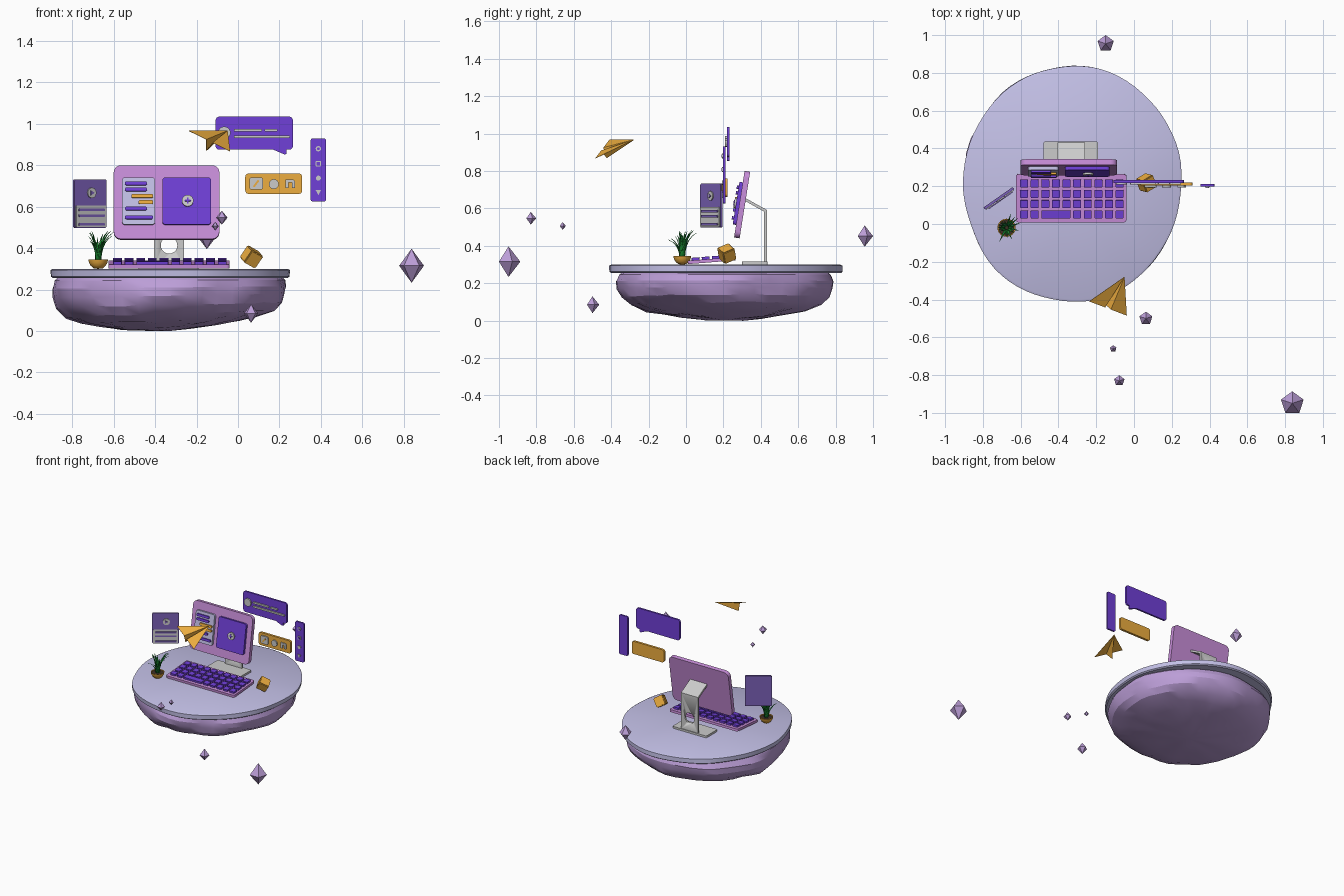
import bpy, bmesh, random
from math import sin, cos, pi, radians, tau
from mathutils import Matrix, Vector, noise

if "Cube" in bpy.data.objects:
    bpy.data.objects.remove(bpy.data.objects["Cube"])

random.seed(4)


def mat(name, r, g, b):
    m = bpy.data.materials.new(name)
    m.diffuse_color = (r, g, b, 1)
    m.use_nodes = True
    m.node_tree.nodes["Principled BSDF"].inputs["Base Color"].default_value = m.diffuse_color
    return m


ROCK = mat("rock_lilac", 0.50, 0.34, 0.68)
SLAB = mat("slab_lavender", 0.55, 0.53, 0.80)
PINK = mat("orchid", 0.58, 0.27, 0.70)
VIOLET = mat("violet", 0.16, 0.05, 0.68)
PLUM = mat("plum", 0.20, 0.12, 0.48)
ORANGE = mat("orange", 0.85, 0.42, 0.05)
GREEN = mat("green", 0.01, 0.25, 0.03)
SOIL = mat("soil", 0.05, 0.03, 0.02)
I4 = Matrix.Identity(4)
T = Matrix.Translation


def finish(name, bm, material=None, M=I4, smooth=None):
    bmesh.ops.remove_doubles(bm, verts=bm.verts, dist=1e-5)
    bm.transform(M)
    bmesh.ops.recalc_face_normals(bm, faces=bm.faces)
    me = bpy.data.meshes.new(name)
    bm.to_mesh(me)
    bm.free()
    ob = bpy.data.objects.new(name, me)
    bpy.context.collection.objects.link(ob)
    if material:
        me.materials.append(material)
    if smooth:
        bpy.ops.object.select_all(action='DESELECT')
        ob.select_set(True)
        bpy.context.view_layer.objects.active = ob
        bpy.ops.object.shade_smooth_by_angle(angle=radians(smooth))
    return ob


def prism(name, pts, y0, y1, material=None, M=I4):
    """Outline in x/z, extruded from y0 (front) to y1 (back)."""
    bm = bmesh.new()
    a = [bm.verts.new((x, y0, z)) for x, z in pts]
    b = [bm.verts.new((x, y1, z)) for x, z in pts]
    bm.faces.new(a)
    bm.faces.new(b[::-1])
    for i in range(len(a)):
        j = (i + 1) % len(a)
        bm.faces.new((a[i], a[j], b[j], b[i]))
    return finish(name, bm, material, M, 30)


def plate(name, x0, x1, z0, z1, y0, y1, r, material=None, M=I4):
    """Rounded rectangle plate; r of half the size gives a disc."""
    pts = []
    for k, (cx, cz) in enumerate([(x1 - r, z1 - r), (x0 + r, z1 - r), (x0 + r, z0 + r), (x1 - r, z0 + r)]):
        for i in range(6):
            a = (k + i / 5.01) * pi / 2
            pts.append((cx + r * cos(a), cz + r * sin(a)))
    return prism(name, pts, y0, y1, material, M)


def bar(name, x0, x1, z, h, y0, y1, material=None, M=I4):
    return plate(name, x0, x1, z - h / 2, z + h / 2, y0, y1, h * 0.4, material, M)


def disc(name, x, z, r, y0, y1, material=None, M=I4):
    return plate(name, x - r, x + r, z - r, z + r, y0, y1, r * 0.999, material, M)


def lathe(name, profile, c, rx, ry, n, material, smooth=None, rough=0.0, lean=0.0):
    """Elliptical turned shape, optionally roughened like stone."""
    bm = bmesh.new()
    rings = []
    for r, z in profile:
        ring = []
        for i in range(n):
            a = tau * i / n + pi / 2
            d = 1 + rough * noise.noise(Vector((2.2 * cos(a), 2.2 * sin(a), z * 8)))
            zz = z + lean * cos(a) * r * max(0, 1 - z / 0.26)
            if 0 < r < 0.97:
                zz += rough * 0.25 * noise.noise(Vector((5 * r * cos(a), 5 * r * sin(a), 3)))
            ring.append(bm.verts.new((c[0] + rx * r * d * cos(a), c[1] + ry * r * d * sin(a), zz)))
        rings.append(ring)
    for p, q in zip(rings, rings[1:]):
        for i in range(n):
            j = (i + 1) % n
            bm.faces.new((p[i], p[j], q[j], q[i]))
    bmesh.ops.dissolve_degenerate(bm, dist=1e-6, edges=bm.edges)
    return finish(name, bm, material, I4, smooth)


# floating island: rock underside and flat slab
lathe("island_rock", [(0, .265), (.93, .265), (.975, .245), (1, .21), (.99, .17), (.95, .125), (.87, .083),
                      (.74, .055), (.58, .035), (.4, .018), (.2, .008), (0, .0)],
      (-.33, .21), .572, .58, 44, ROCK, 22, .045, .03)
lathe("island_slab", [(0, .30), (.98, .30), (1, .294), (1, .262), (.985, .255), (0, .255)],
      (-.327, .215), .575, .625, 72, SLAB, 30, .02)

# monitor, leaning back
MM = T((0, .30, .62)) @ Matrix.Rotation(radians(-9), 4, 'X')
plate("monitor_body", -.60, -.09, -.18, .18, -.015, .015, .035, PINK, MM)
plate("screen_left", -.56, -.40, -.112, .118, -.033, -.015, .015, SLAB, MM)
plate("screen_right", -.365, -.13, -.112, .118, -.033, -.015, .015, VIOLET, MM)
for i, (x0, x1, z, m) in enumerate([(-.545, -.44, .088, VIOLET), (-.545, -.44, .058, VIOLET),
                                    (-.515, -.41, .026, ORANGE), (-.48, -.41, -.004, ORANGE),
                                    (-.545, -.44, -.035, VIOLET), (-.545, -.41, -.078, VIOLET)]):
    bar(f"code_line_{i}", x0, x1, z, .018, -.043, -.033, m, MM)
disc("screen_button", -.243, .003, .028, -.043, -.033, None, MM)
bar("plus_horizontal", -.258, -.228, .003, .007, -.047, -.043, VIOLET, MM)
plate("plus_vertical", -.2465, -.2395, -.012, .018, -.047, -.043, .002, VIOLET, MM)

# monitor stand: base plate and bent neck with a cable hole
FLAT = Matrix.Rotation(radians(-90), 4, 'X')
plate("stand_base", -.48, -.19, .30, .437, -.315, -.300, .012, None, FLAT)
SIDE = Matrix.Rotation(radians(90), 4, 'Z')
neck = prism("stand_neck", [(.418, .31), (.432, .31), (.432, .592), (.318, .655), (.312, .642), (.418, .582)],
             .26, .405, None, SIDE)
cutter = disc("hole_cutter", -.333, .413, .04, .38, .46)
cutter.hide_render = True
cutter.hide_set(True)
cut = neck.modifiers.new("hole", 'BOOLEAN')
cut.object = cutter
cut.solver = 'EXACT'

# keyboard, tilted toward the user
KM = T((0, .01, .302)) @ Matrix.Rotation(radians(-85.5), 4, 'X')
plate("keyboard_body", -.625, -.04, 0, .256, -.018, 0, .015, PINK, KM)
for row in range(4):
    z = .043 + row * .0545
    spans = [(c, c) for c in range(10)]
    if row == 0:
        spans = [(0, 0), (1, 1), (2, 4)] + [(c, c) for c in range(5, 10)]
    for a, b in spans:
        plate(f"key_{row}_{a}", -.603 + a * .0562, -.561 + b * .0562, z - .021, z + .021,
              -.032, -.018, .005, VIOLET, KM)

# plant pot, soil and leaves
P = (-.675, -.02)
lathe("plant_pot", [(0, .30), (.45, .302), (.75, .315), (.93, .33), (1, .346), (.9, .346), (.86, .338), (0, .336)],
      P, .048, .048, 24, ORANGE, 40)
lathe("pot_soil", [(0, .343), (.88, .341), (.88, .337)], P, .048, .048, 20, SOIL)
bm = bmesh.new()
for i in range(18):
    a = i * 2.4
    h = random.uniform(.08, .15)
    reach = random.uniform(.02, .075)
    out, side = Vector((cos(a), sin(a), 0)), Vector((-sin(a), cos(a), 0))
    prev = None
    for k in range(6):
        t = k / 5
        c = Vector((*P, .338)) + out * (.012 + reach * t * t) + Vector((0, 0, h * (1.25 * t - .25 * t ** 3)))
        w = side * .007 * (1 - t ** 2) + side * .0004
        cur = [bm.verts.new(c - w), bm.verts.new(c + out * -.003 * (1 - t)), bm.verts.new(c + w)]
        if prev:
            for s in (0, 1):
                bm.faces.new((prev[s], prev[s + 1], cur[s + 1], cur[s]))
        prev = cur
leaves = finish("plant_leaves", bm, GREEN, I4, 50)
leaves.modifiers.new("thickness", 'SOLIDIFY').thickness = .002

# media card on the left, turned inward
CM = T((-.715, .135, .615)) @ Matrix.Rotation(radians(35), 4, 'Z')
plate("card_back", -.094, .094, -.117, .117, -.006, .008, .008, PLUM, CM)
plate("card_text_area", -.088, .088, -.114, -.008, -.011, -.006, .006, None, CM)
disc("card_play_button", .005, .052, .025, -.012, -.006, None, CM)
prism("card_play_arrow", [(-.004, .04), (.017, .052), (-.004, .064)], -.016, -.012, PLUM, CM)
for i, z in enumerate((-.03, -.058, -.1)):
    bar(f"card_line_{i}", -.075, .078, z, .013, -.016, -.011, PLUM, CM)

# speech bubble
plate("bubble_body", -.108, .265, .875, 1.035, .218, .232, .018, VIOLET)
prism("bubble_tail", [(.16, .88), (.235, .88), (.235, .855), (.225, .852)], .218, .232, VIOLET)
disc("bubble_avatar", -.066, .957, .03, .208, .218)
for i, (x0, x1, z) in enumerate([(-.02, .115, .969), (.128, .19, .969), (-.02, .25, .938)]):
    bar(f"bubble_line_{i}", x0, x1, z, .013, .208, .218)

# orange tool panel with three plain icons
plate("tool_panel", .035, .31, .662, .76, .203, .221, .016, ORANGE)
plate("tool_icon_square", .055, .12, .682, .742, .194, .203, .012)
prism("tool_icon_slash", [(.072, .698), (.08, .694), (.103, .724), (.095, .73)], .19, .194, ORANGE)
disc("tool_icon_disc", .173, .709, .024, .194, .203)
prism("tool_icon_arch", [(.23, .69), (.244, .69), (.244, .718), (.26, .718), (.26, .69), (.274, .69),
                         (.274, .724), (.266, .732), (.23, .732)], .194, .203)

# vertical side panel
plate("side_panel", .351, .425, .625, .93, .199, .212, .01, VIOLET)
disc("side_icon_ring", .388, .88, .013, .192, .199)
disc("side_icon_ring_core", .388, .88, .007, .190, .192, VIOLET)
plate("side_icon_square", .375, .401, .795, .821, .192, .199, .004)
plate("side_icon_square_core", .38, .396, .80, .816, .190, .192, .002, VIOLET)
disc("side_icon_dot", .388, .738, .012, .192, .199)
prism("side_icon_triangle", [(.375, .68), (.401, .68), (.388, .656)], .192, .199)

# paper plane: two wings and a folded keel
nose, tip_l, tip_r = Vector((-.05, -.28, .967)), Vector((-.237, -.41, .967)), Vector((-.038, -.485, .868))
mid, along = (tip_l + tip_r) / 2, (tip_r - tip_l).normalized()
down = (nose - tip_l).cross(tip_r - tip_l).normalized()
if down.z > 0:
    down = -down
bm = bmesh.new()
chain = [bm.verts.new(p) for p in (tip_l, mid - along * .018, mid + down * .055, mid + along * .018, tip_r)]
top = bm.verts.new(nose)
for a, b in zip(chain, chain[1:]):
    bm.faces.new((top, a, b))
plane = finish("paper_plane", bm, ORANGE)
plane.modifiers.new("thickness", 'SOLIDIFY').thickness = .002

# tumbling cube
bm = bmesh.new()
bmesh.ops.create_cube(bm, size=.072)
bmesh.ops.bevel(bm, geom=bm.edges[:], offset=.005, segments=2, affect='EDGES')
R = Matrix.Rotation(radians(20), 4, 'Z') @ Matrix.Rotation(radians(22), 4, 'X') @ Matrix.Rotation(radians(28), 4, 'Y')
finish("loose_cube", bm, ORANGE, T((.065, .218, .358)) @ R, 30)

# floating five-sided crystals
for i, (x, y, z, r, h) in enumerate([(.838, -.949, .315, .063, .082), (.063, -.50, .085, .036, .045),
                                     (-.078, -.83, .547, .029, .034), (-.11, -.66, .506, .018, .021),
                                     (-.15, .955, .452, .045, .057)]):
    lathe(f"crystal_{i}", [(0, z + h), (1, z), (0, z - h)], (x, y), r, r, 5, ROCK)
